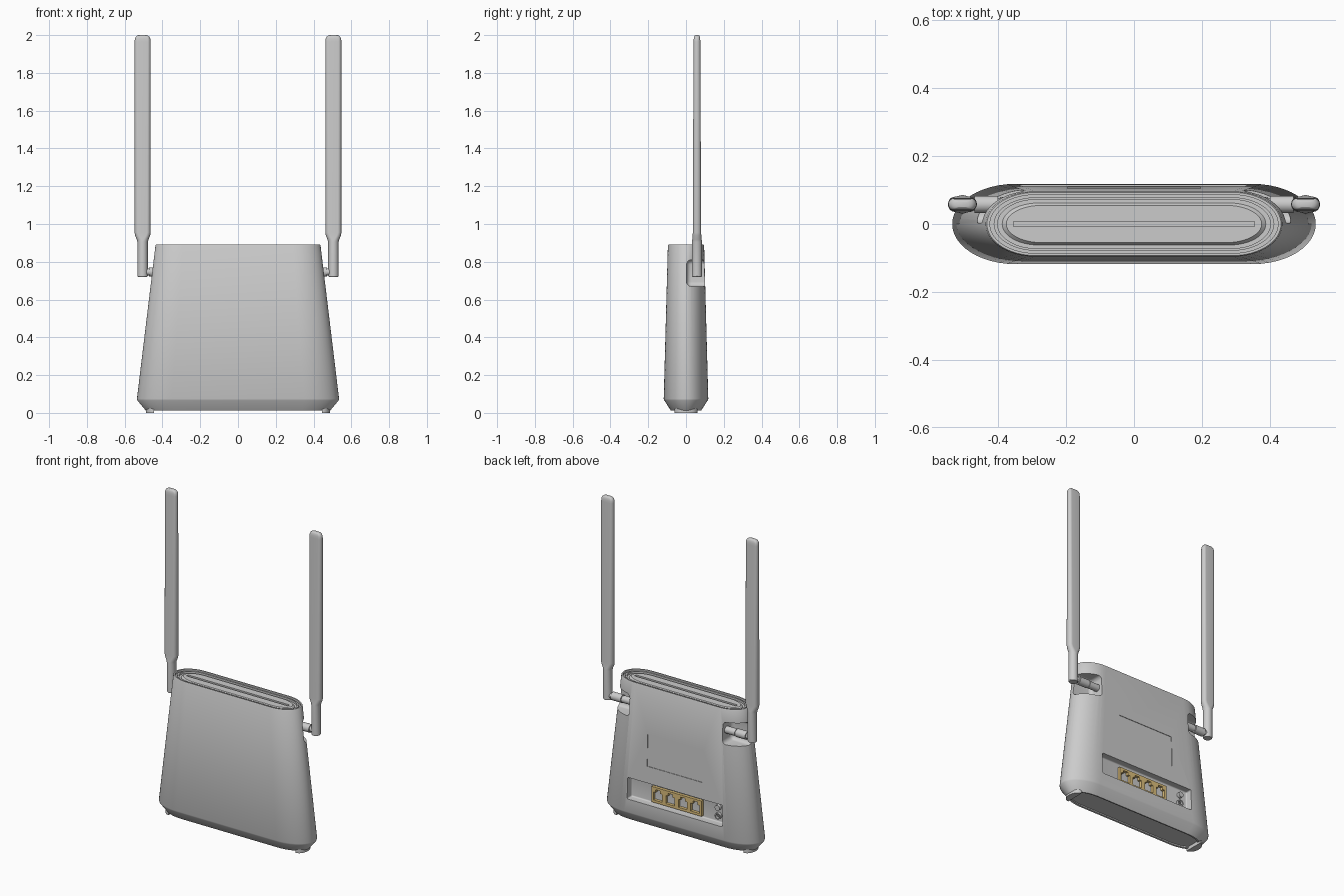
import bpy, bmesh, math
from mathutils import Matrix, Vector

if "Cube" in bpy.data.objects:
    bpy.data.objects.remove(bpy.data.objects["Cube"])


def finish(name, bm, angle=30, mat=None):
    bmesh.ops.recalc_face_normals(bm, faces=bm.faces)
    me = bpy.data.meshes.new(name)
    bm.to_mesh(me)
    bm.free()
    ob = bpy.data.objects.new(name, me)
    bpy.context.collection.objects.link(ob)
    if mat:
        me.materials.append(mat)
    smooth(ob, angle)
    return ob


def smooth(ob, angle=30):
    bpy.ops.object.select_all(action='DESELECT')
    ob.select_set(True)
    bpy.context.view_layer.objects.active = ob
    bpy.ops.object.shade_smooth_by_angle(angle=math.radians(angle))


def ring(hx, straight, hy, z, cx=0, cy=0, n=24):
    """Oblong outline with straight sides and elliptical ends."""
    pts = []
    for side in (1, -1):
        for i in range(n + 1):
            a = -math.pi / 2 + math.pi * i / n
            pts.append(Vector((cx + side * (straight + (hx - straight) * math.cos(a)),
                               cy + side * hy * math.sin(a), z)))
    return pts


def loft(name, rings, angle=30):
    bm = bmesh.new()
    loops = [[bm.verts.new(p) for p in r] for r in rings]
    n = len(loops[0])
    for a, b in zip(loops, loops[1:]):
        for i in range(n):
            j = (i + 1) % n
            bm.faces.new((a[i], a[j], b[j], b[i]))
    bm.faces.new(loops[0])
    bm.faces.new(loops[-1])
    bmesh.ops.remove_doubles(bm, verts=bm.verts, dist=1e-5)
    return finish(name, bm, angle)


def box(name, lo, hi, bevel=0, tilt=0, mat=None):
    lo, hi = Vector(lo), Vector(hi)
    size = hi - lo
    bm = bmesh.new()
    bmesh.ops.create_cube(bm, size=1, matrix=Matrix.Translation((lo + hi) / 2)
                          @ Matrix.Rotation(tilt, 4, 'X')
                          @ Matrix.Diagonal((*size, 1)))
    if bevel:
        bmesh.ops.bevel(bm, geom=bm.edges[:], offset=bevel, segments=5,
                        profile=0.5, affect='EDGES')
    return finish(name, bm, 30, mat)


def rod(name, start, end, radius, mat=None):
    start, end = Vector(start), Vector(end)
    d = end - start
    bm = bmesh.new()
    bmesh.ops.create_cone(bm, cap_ends=True, segments=32, radius1=radius,
                          radius2=radius, depth=d.length,
                          matrix=Matrix.Translation((start + end) / 2)
                          @ d.to_track_quat('Z', 'Y').to_matrix().to_4x4())
    return finish(name, bm, 30, mat)


def cut(ob, cutters):
    for c in cutters:
        m = ob.modifiers.new("cut", 'BOOLEAN')
        m.object, m.operation, m.solver = c, 'DIFFERENCE', 'EXACT'
        bpy.ops.object.select_all(action='DESELECT')
        bpy.context.view_layer.objects.active = ob
        ob.select_set(True)
        bpy.ops.object.modifier_apply(modifier=m.name)
        bpy.data.objects.remove(c)
    smooth(ob)


gold = bpy.data.materials.new("gold_plastic")
gold.diffuse_color = (0.72, 0.52, 0.2, 1)
gold.use_nodes = True
gold.node_tree.nodes["Principled BSDF"].inputs["Base Color"].default_value = gold.diffuse_color

# Housing: skirt, tapering shell, then stepped grooves on top
profile = [  # half x, straight half length, half y, z
    (.472, .33, .070, .022), (.472, .33, .070, .014), (.488, .335, .080, .012),
    (.533, .35, .115, .066), (.535, .35, .118, .075),
    (.437, .29, .096, .886), (.433, .29, .093, .892),
    (.424, .29, .086, .892), (.424, .29, .086, .878),
    (.413, .285, .079, .878), (.413, .285, .079, .886),
    (.402, .285, .072, .886), (.402, .285, .072, .874),
    (.388, .28, .062, .874), (.376, .27, .055, .884)]
housing = loft("housing", [ring(*p) for p in profile])

tilt = math.atan(.022 / .81)
cutters = [
    box("top_slot_cutter", (-.355, -.008, .872), (.355, .008, .93)),
    box("port_bay_cutter", (-.335, .07, .155), (.33, .2, .29), .008),
    box("label_cutter", (-.195, .1035, .395), (.195, .1435, .595), 0, tilt)]
for s in (1, -1):
    xs = sorted((s * .325, s * .65))
    cutters.append(box("antenna_notch_cutter", (xs[0], .003, .67),
                       (xs[1], .25, .81), .025))
cut(housing, cutters)

# Crescent feet under both ends
for s in (1, -1):
    feet = [[Vector((s * (.445 + .043 * math.cos(a)), .06 * math.sin(a), z))
             for a in [math.pi * (i / 20 - .5) for i in range(21)]]
            for z in (0, .03)]
    loft("foot_" + ("right" if s > 0 else "left"), feet)

# Network sockets: gold block with four stepped openings
sockets = box("network_sockets", (-.17, .055, .166), (.18, .088, .264), mat=gold)
holes = []
for i in range(4):
    x = .005 + (i - 1.5) * .087
    holes.append(box("socket_cutter", (x - .031, .062, .182), (x + .031, .12, .232)))
    holes.append(box("tab_cutter", (x - .016, .062, .225), (x + .016, .12, .25)))
cut(sockets, holes)

# Power socket and button beside the sockets
rod("power_button", (-.28, .06, .25), (-.28, .09, .25), .017)
power = rod("power_socket", (-.28, .06, .197), (-.28, .086, .197), .02)
cut(power, [rod("power_cutter", (-.28, .068, .197), (-.28, .12, .197), .013)])
rod("power_pin", (-.28, .06, .197), (-.28, .083, .197), .004)

# Antennas with their hinge arms
blade = [  # half x, straight half length, half y, z
    (.024, 0, .024, .72), (.0275, 0, .027, .725), (.0275, 0, .027, .905),
    (.031, .005, .025, .918), (.040, .018, .023, .94), (.0425, .023, .022, .955),
    (.0425, .026, .018, 1.965), (.041, .026, .017, 1.98),
    (.036, .024, .015, 1.991), (.028, .018, .012, 1.997), (.018, .01, .008, 2.0)]
for s, side in ((1, "right"), (-1, "left")):
    loft("antenna_" + side,
         [ring(*p, cx=s * .505, cy=.058, n=16) for p in blade])
    for part, x0, x1, r in (("base", .31, .395, .022), ("sleeve", .4, .47, .025),
                            ("pin", .38, .505, .018)):
        rod(f"hinge_{part}_{side}", (s * x0, .058, .746), (s * x1, .058, .746), r)
